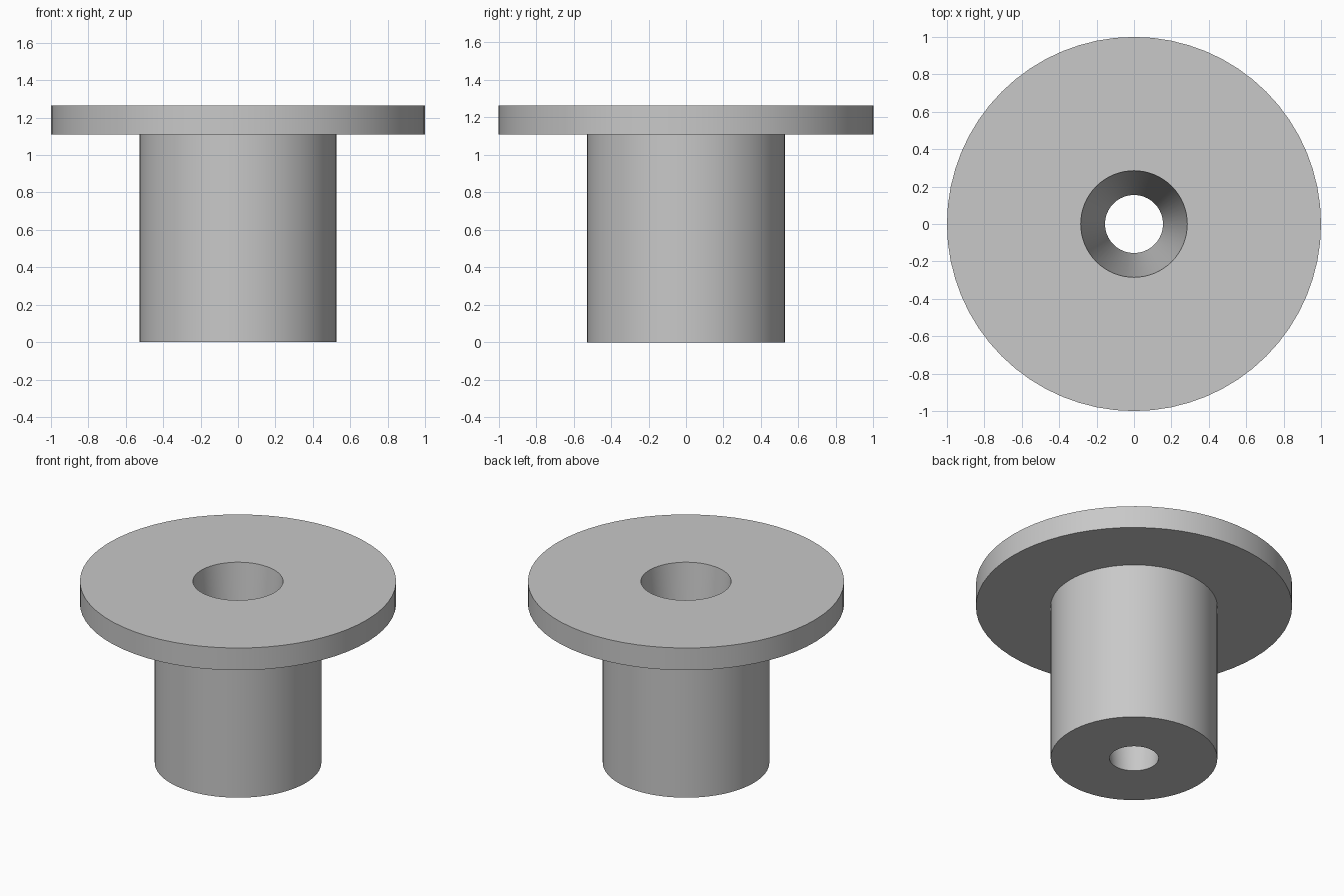
import bpy, bmesh, math

cube = bpy.data.objects.get("Cube")
if cube:
    bpy.data.objects.remove(cube)

SEGMENTS = 64
FLANGE_R, BODY_R = 1.0, 0.527
BORE_TOP_R, BORE_BOTTOM_R = 0.285, 0.155
FLANGE_Z, TOP_Z = 1.11, 1.265

# Plain grey material
grey = bpy.data.materials.new("light_grey")
grey.use_nodes = True
grey.diffuse_color = (0.58, 0.58, 0.58, 1)
grey.node_tree.nodes["Principled BSDF"].inputs["Base Color"].default_value = grey.diffuse_color


def lathe(name, profile):
    """Revolve a closed (radius, z) outline around the z axis."""
    bm = bmesh.new()
    verts = [bm.verts.new((r, 0, z)) for r, z in profile]
    edges = [bm.edges.new((v, verts[i - 1])) for i, v in enumerate(verts)]
    bmesh.ops.spin(bm, geom=verts + edges, cent=(0, 0, 0), axis=(0, 0, 1),
                   angle=math.tau, steps=SEGMENTS, use_merge=True)
    bmesh.ops.remove_doubles(bm, verts=bm.verts, dist=0.0001)
    bmesh.ops.recalc_face_normals(bm, faces=bm.faces)
    mesh = bpy.data.meshes.new(name)
    bm.to_mesh(mesh)
    bm.free()
    mesh.materials.append(grey)
    obj = bpy.data.objects.new(name, mesh)
    bpy.context.collection.objects.link(obj)
    return obj


# Flanged bushing: tapered bore, round body and wide top flange
bushing = lathe("flanged_bushing", [
    (BORE_BOTTOM_R, 0), (BODY_R, 0), (BODY_R, FLANGE_Z),
    (FLANGE_R, FLANGE_Z), (FLANGE_R, TOP_Z), (BORE_TOP_R, TOP_Z),
])

# Smooth round walls, crisp rims
bpy.ops.object.select_all(action="DESELECT")
bushing.select_set(True)
bpy.context.view_layer.objects.active = bushing
bpy.ops.object.shade_smooth_by_angle(angle=math.radians(30))
